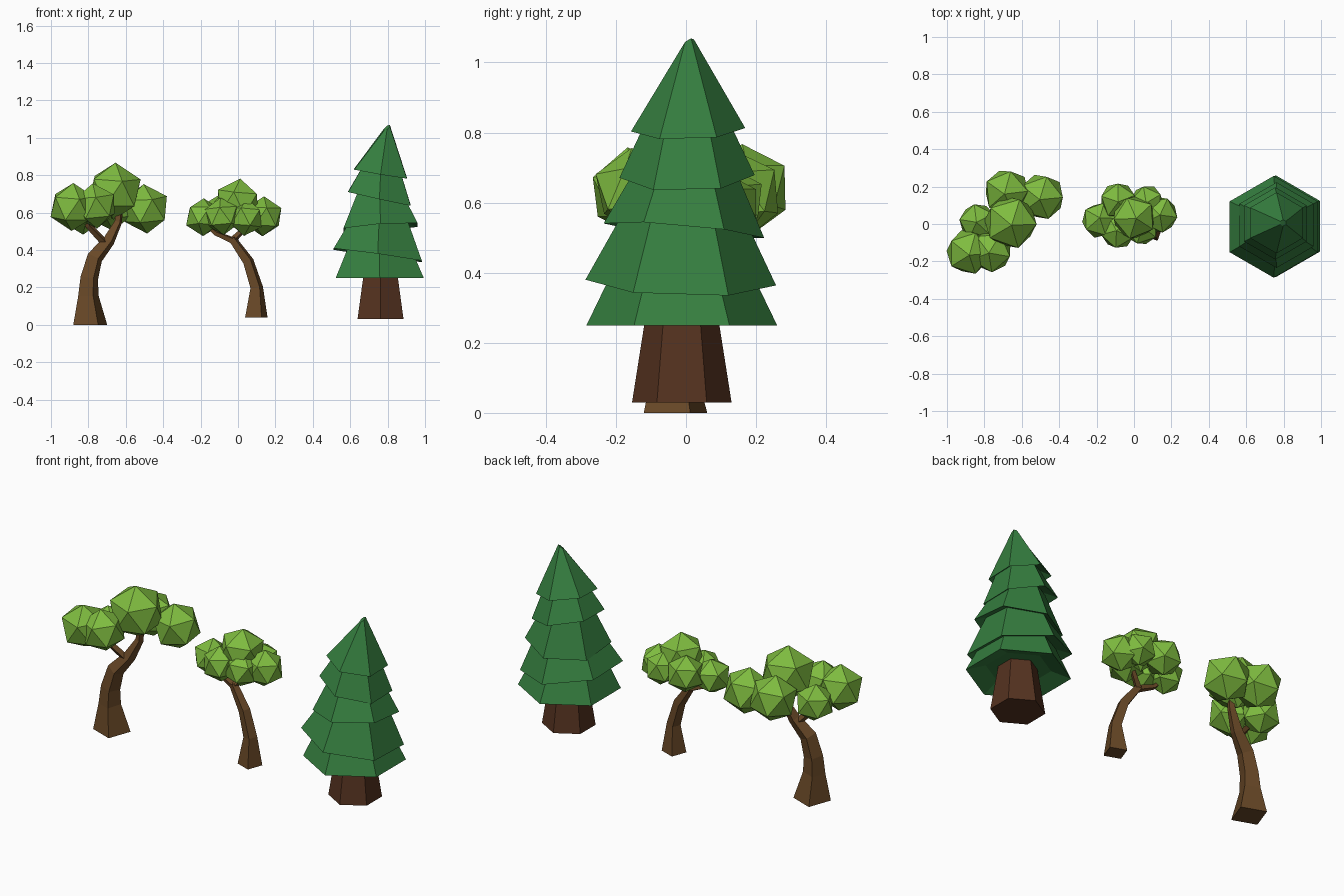
import bpy, bmesh, math, random
from mathutils import Vector, Matrix, Euler

if "Cube" in bpy.data.objects:
    bpy.data.objects.remove(bpy.data.objects["Cube"])

random.seed(4)


def material(name, rgb):
    m = bpy.data.materials.new(name)
    m.diffuse_color = (*rgb, 1)
    m.use_nodes = True
    m.node_tree.nodes["Principled BSDF"].inputs["Base Color"].default_value = m.diffuse_color
    return m


LEAF = material("leaf_green", (0.21, 0.50, 0.05))
BARK = material("bark_brown", (0.14, 0.065, 0.02))
NEEDLE = material("needle_green", (0.036, 0.21, 0.05))
DARK_BARK = material("dark_bark", (0.09, 0.032, 0.014))


def finish(bm, name, mat):
    bmesh.ops.recalc_face_normals(bm, faces=bm.faces)
    mesh = bpy.data.meshes.new(name)
    bm.to_mesh(mesh)
    bm.free()
    mesh.materials.append(mat)
    ob = bpy.data.objects.new(name, mesh)
    bpy.context.collection.objects.link(ob)
    return ob


def loft(bm, rings):
    """Skin a list of point rings and cap both ends."""
    rows = [[bm.verts.new(p) for p in ring] for ring in rings]
    n = len(rows[0])
    for a, b in zip(rows, rows[1:]):
        for i in range(n):
            j = (i + 1) % n
            bm.faces.new((a[i], a[j], b[j], b[i]))
    bm.faces.new(rows[0][::-1])
    bm.faces.new(rows[-1])


def limb(bm, path, turn, sides=4):
    """Tapered limb along (x, y, z, radius) points."""
    pts = [Vector(p[:3]) for p in path]
    rings = []
    for k, p in enumerate(pts):
        d = pts[min(k + 1, len(pts) - 1)] - pts[max(k - 1, 0)]
        if k == 0 and p.z < 0.1:
            d = Vector((0, 0, 1))
        q = Vector((0, 0, 1)).rotation_difference(d.normalized())
        rings.append([p + q @ Vector((math.cos(a), math.sin(a), 0)) * path[k][3]
                      for a in (turn + 2 * math.pi * i / sides for i in range(sides))])
    loft(bm, rings)


def leafy_tree(name, limbs, blobs, turn):
    bm = bmesh.new()
    for path in limbs:
        limb(bm, path, turn)
    finish(bm, name + "_trunk", BARK)
    bm = bmesh.new()
    for x, y, z, r in blobs:
        rot = Euler((random.uniform(-.12, .12), random.uniform(-.12, .12),
                     random.uniform(0, 6.28))).to_matrix().to_4x4()
        bmesh.ops.create_icosphere(bm, subdivisions=1, radius=r,
                                   matrix=Matrix.Translation((x, y, z)) @ rot)
    finish(bm, name + "_foliage", LEAF)


# Large bent tree
leafy_tree("large_tree", [
    [(-.79, -.03, 0, .1), (-.80, -.035, .155, .06), (-.795, -.035, .25, .052),
     (-.765, -.03, .36, .046), (-.69, -.01, .45, .034), (-.64, .01, .55, .022),
     (-.63, .01, .65, .018)],
    [(-.70, -.01, .425, .022), (-.80, -.06, .53, .017), (-.84, -.08, .60, .013)],
], [
    (-.66, .01, .715, .153), (-.885, -.15, .63, .129), (-.765, -.145, .635, .122),
    (-.835, .01, .59, .108), (-.68, .17, .635, .133), (-.495, .145, .62, .133),
], math.radians(25))

# Small bent tree
leafy_tree("small_tree", [
    [(.098, -.03, .04, .066), (.10, -.03, .20, .037), (.055, -.02, .34, .032),
     (-.03, 0, .46, .023)],
    [(-.025, 0, .45, .02), (-.12, .01, .49, .014), (-.18, .02, .55, .010)],
    [(-.03, 0, .45, .02), (.01, .02, .49, .016), (.06, .04, .56, .012)],
], [
    (0, .035, .655, .127), (-.085, .125, .60, .105), (-.185, .02, .575, .102),
    (.135, .05, .58, .107), (-.085, -.04, .58, .10), (.04, -.02, .575, .10),
    (.07, .12, .59, .095),
], math.radians(25))


def hexagon(cx, cy, z, r, tx=0, ty=0):
    """Hexagon with corners on +-y, tilted by slopes in x and y."""
    out = []
    for i in range(6):
        a = math.pi / 2 + i * math.pi / 3
        dx, dy = r * math.cos(a), r * math.sin(a)
        out.append(Vector((cx + dx, cy + dy, z + tx * dx + ty * dy)))
    return out


# Pine trunk
bm = bmesh.new()
loft(bm, [hexagon(.762, -.012, .03, .142), hexagon(.762, -.012, .36, .09)])
finish(bm, "pine_trunk", DARK_BARK)

# Pine tiers: centre x, y, base z, radius, slope x, slope y, top x, top y, top z, top radius
tiers = [
    (.758, -.012, .25, .272, 0, 0, .755, -.012, .43, .185),
    (.747, -.015, .372, .272, -.14, -.03, .755, -.01, .57, .17),
    (.762, -.006, .52, .229, .07, -.09, .757, 0, .72, .13),
    (.756, .003, .675, .193, -.22, .02, .765, .004, .86, .105),
    (.762, .006, .808, .163, -.17, .03, .797, .006, 1.055, .017),
]
bm = bmesh.new()
for x, y, z, r, tx, ty, ux, uy, uz, ur in tiers:
    top_slope = .6 if ur < .05 else 0
    loft(bm, [hexagon(x, y, z + .035, r * .62, tx, ty),
              hexagon(x, y, z, r, tx, ty),
              hexagon(ux, uy, uz, ur, top_slope, top_slope)])
finish(bm, "pine_needles", NEEDLE)
